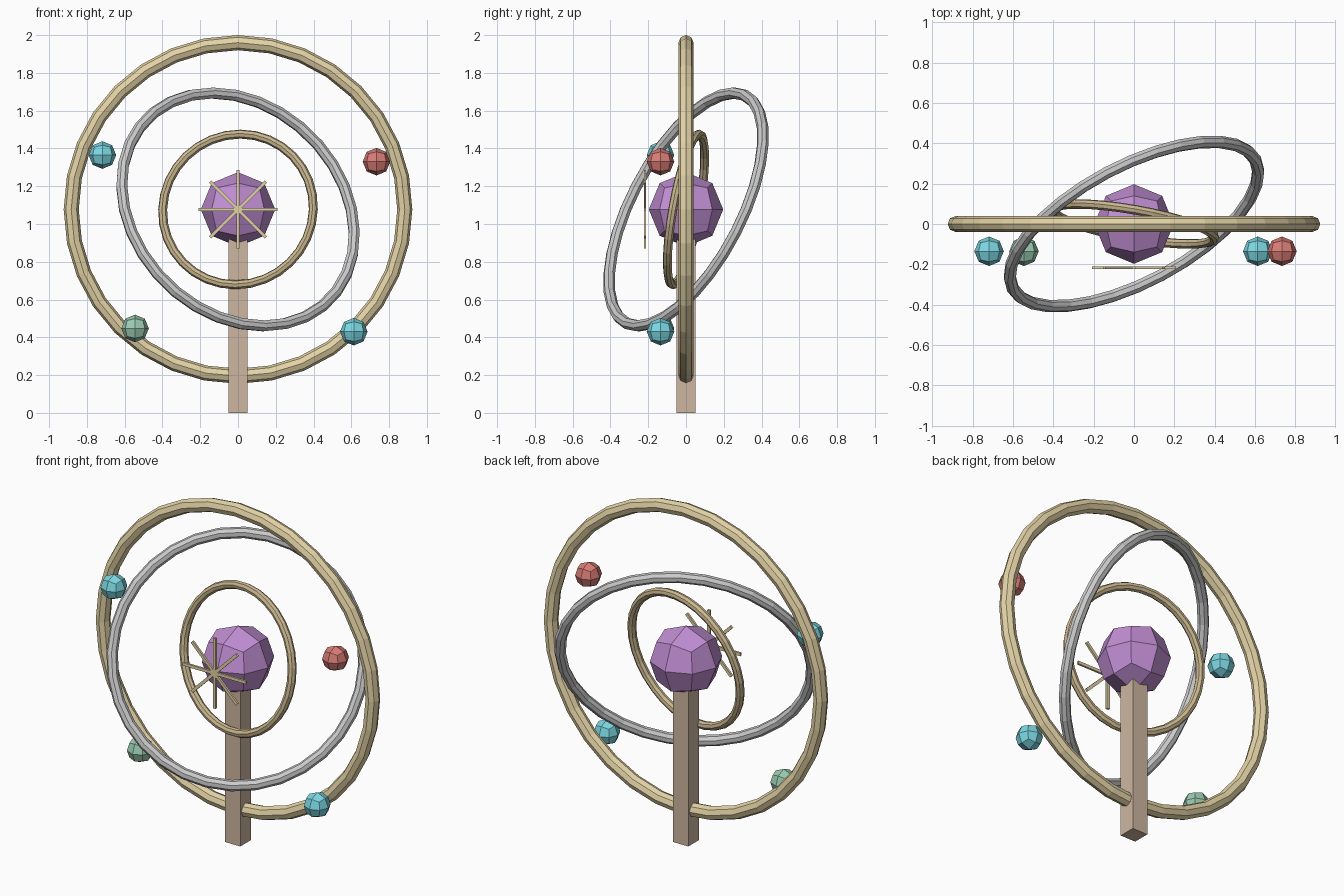
import bpy, bmesh
from math import radians, pi, sin, cos

if "Cube" in bpy.data.objects:
    bpy.data.objects.remove(bpy.data.objects["Cube"])

CZ = 1.077  # height of the common centre


def material(name, rgb):
    m = bpy.data.materials.new(name)
    m.diffuse_color = (*rgb, 1)
    m.use_nodes = True
    m.node_tree.nodes["Principled BSDF"].inputs["Base Color"].default_value = m.diffuse_color
    return m


gold = material("gold", (0.77, 0.65, 0.38))
bronze = material("bronze", (0.60, 0.48, 0.28))
wood = material("wood", (0.62, 0.47, 0.35))
purple = material("purple", (0.53, 0.27, 0.65))
cyan = material("cyan", (0.20, 0.68, 0.76))
red = material("red", (0.68, 0.20, 0.18))
green = material("green", (0.33, 0.60, 0.44))


def finish(name, mat):
    ob = bpy.context.object
    ob.name = name
    if mat:
        ob.data.materials.append(mat)
    return ob


def ring(name, major, minor, tilt, turn, mat=None):
    bpy.ops.mesh.primitive_torus_add(
        major_radius=major, minor_radius=minor, major_segments=32, minor_segments=8,
        location=(0, 0, CZ), rotation=(radians(tilt), 0, radians(turn)))
    finish(name, mat)


def box(name, size, loc, mat, rot_y=0):
    bpy.ops.mesh.primitive_cube_add(size=1, location=loc, rotation=(0, rot_y, 0))
    finish(name, mat).scale = size


def ball(name, radius, loc, mat):
    # cube divided once and pushed out to a sphere
    bm = bmesh.new()
    bmesh.ops.create_cube(bm, size=1)
    bmesh.ops.subdivide_edges(bm, edges=bm.edges[:], cuts=1, use_grid_fill=True)
    for v in bm.verts:
        v.co = v.co.normalized() * radius
    me = bpy.data.meshes.new(name)
    bm.to_mesh(me)
    bm.free()
    ob = bpy.data.objects.new(name, me)
    ob.location = loc
    me.materials.append(mat)
    bpy.context.collection.objects.link(ob)


# Three nested rings
ring("outer_ring", 0.883, 0.04, 90, 0, gold)
ring("middle_ring", 0.68, 0.031, 65, 28)
ring("inner_ring", 0.405, 0.024, 80, -10, bronze)

# Post and central orb
box("post", (0.1, 0.1, 0.92), (0, 0, 0.46), wood)
ball("central_orb", 0.197, (0, 0, CZ), purple)

# Star of eight spokes in front of the orb
for i in range(8):
    a = i * pi / 4
    box(f"spoke_{i}", (0.018, 0.012, 0.208),
        (0.104 * sin(a), -0.217, CZ + 0.104 * cos(a)), gold, a)

# Small orbiting balls
for name, x, z, mat in (("red_ball", 0.733, 1.33, red),
                        ("upper_cyan_ball", -0.718, 1.365, cyan),
                        ("lower_cyan_ball", 0.613, 0.43, cyan),
                        ("green_ball", -0.545, 0.447, green)):
    ball(name, 0.073, (x, -0.135, z), mat)
